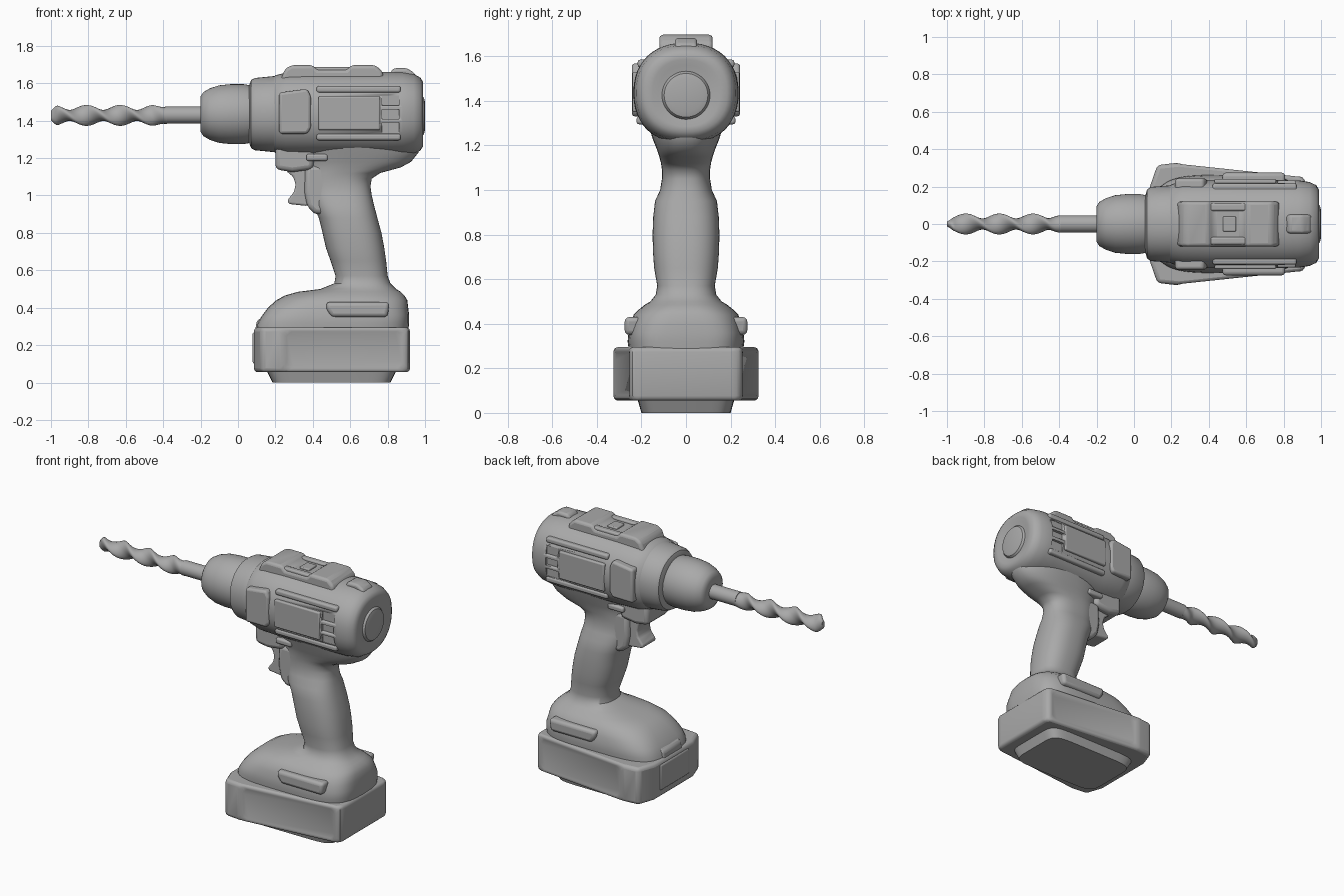
import bpy, bmesh, math
from mathutils import Vector

if "Cube" in bpy.data.objects:
    bpy.data.objects.remove(bpy.data.objects["Cube"])

gray = bpy.data.materials.new("tool gray")
gray.diffuse_color = (0.40, 0.40, 0.40, 1)
gray.use_nodes = True
gray.node_tree.nodes["Principled BSDF"].inputs["Base Color"].default_value = gray.diffuse_color


def finish(name, bm, bevel=0.0, angle=35):
    """Turn a bmesh into a shaded object, optionally with rounded edges."""
    bmesh.ops.recalc_face_normals(bm, faces=bm.faces[:])
    mesh = bpy.data.meshes.new(name)
    bm.to_mesh(mesh)
    bm.free()
    mesh.materials.append(gray)
    ob = bpy.data.objects.new(name, mesh)
    bpy.context.collection.objects.link(ob)
    if bevel:
        mod = ob.modifiers.new("round", 'BEVEL')
        mod.width, mod.segments, mod.limit_method = bevel, 3, 'ANGLE'
        mod.angle_limit = math.radians(25)
    bpy.context.view_layer.objects.active = ob
    ob.select_set(True)
    bpy.ops.object.shade_smooth_by_angle(angle=math.radians(angle))
    ob.select_set(False)
    return ob


def skin(name, rings, angle=35):
    """Bridge equal rings of points into a closed tube."""
    bm = bmesh.new()
    rows = [[bm.verts.new(p) for p in ring] for ring in rings]
    n = len(rows[0])
    for a, b in zip(rows, rows[1:]):
        for i in range(n):
            bm.faces.new((a[i], a[(i + 1) % n], b[(i + 1) % n], b[i]))
    bm.faces.new(rows[0])
    bm.faces.new(rows[-1])
    return finish(name, bm, angle=angle)


def oval(a, b, power, count=48):
    """Superellipse outline; a higher power is squarer."""
    pts = []
    for i in range(count):
        t = 2 * math.pi * i / count
        c, s = math.cos(t), math.sin(t)
        pts.append((math.copysign(abs(c) ** (2 / power), c) * a,
                    math.copysign(abs(s) ** (2 / power), s) * b))
    return pts


def barrel(name, sections, power=2.0, zc=1.435):
    """Loft along x from (x, half width, half height)."""
    return skin(name, [[(x, u, zc + v) for u, v in oval(ry, rz, power)]
                       for x, ry, rz in sections])


def column(name, sections):
    """Loft along z from (z, x min, x max, half width, power)."""
    return skin(name, [[((x0 + x1) / 2 + u, v, z) for u, v in oval((x1 - x0) / 2, hw, p)]
                       for z, x0, x1, hw, p in sections], angle=50)


def slab(name, outline, y0, y1, bevel):
    """Extrude an xz outline across y."""
    bm = bmesh.new()
    face = bm.faces.new([bm.verts.new((x, y0, z)) for x, z in outline])
    ext = bmesh.ops.extrude_face_region(bm, geom=[face])
    for v in ext["geom"]:
        if isinstance(v, bmesh.types.BMVert):
            v.co.y = y1
    return finish(name, bm, bevel)


def rect(x0, x1, z0, z1):
    return [(x0, z0), (x1, z0), (x1, z1), (x0, z1)]


# Twisted drill bit with a round shank
rings = []
for i in range(73):
    x = -1.0 + 0.62 * i / 72
    turn = 2 * math.pi * x / 0.36
    tip = min(1.0, 0.45 + (x + 1) * 18)
    blend = max(0.0, (x + 0.46) / 0.08)
    a, b = 0.056 + (0.046 - 0.056) * blend, 0.030 + (0.046 - 0.030) * blend
    ring = []
    for u, v in oval(a * tip, b * tip, 2, 20):
        ring.append((x, u * math.cos(turn) - v * math.sin(turn),
                     1.428 + u * math.sin(turn) + v * math.cos(turn)))
    rings.append(ring)
skin("drill_bit", rings, 60)
barrel("bit_shank", [(-0.39, .046, .046), (-0.15, .046, .046)], zc=1.43)

# Chuck and collar
barrel("chuck", [(x, r, r) for x, r in (
    (-.2, .07), (-.2, .095), (-.185, .118), (-.15, .138), (-.10, .154),
    (-.04, .160), (.03, .160), (.06, .155), (.10, .15))])
barrel("collar", [(.06, .15, .155), (.07, .185, .182), (.09, .198, .193),
                  (.19, .206, .203), (.25, .206, .206)], 2.15)

# Motor housing with rounded rear end
housing = barrel("motor_housing", [
    (.18, .19, .19), (.20, .212, .208), (.26, .228, .222), (.40, .236, .226),
    (.80, .236, .226), (.88, .233, .225), (.94, .224, .215), (.975, .207, .195),
    (.988, .185, .175), (.99, .15, .15), (.982, .125, .125)], 2.25)
barrel("rear_boss", [(.95, .112, .112), (.982, .108, .108), (.994, .098, .098),
                     (1.0, .075, .075)], zc=1.425)

# Side vents cut into the housing
bm = bmesh.new()
for side in (-1, 1):
    for z0, z1 in ((1.335, 1.39), (1.41, 1.46), (1.48, 1.535)):
        cube = bmesh.ops.create_cube(bm, size=1)
        for v in cube["verts"]:
            v.co = Vector((.815 + v.co.x * .09, side * .25 + v.co.y * .07,
                           (z0 + z1) / 2 + v.co.z * (z1 - z0)))
cutter = finish("vent_cutter", bm)
cutter.hide_render = True
cutter.hide_viewport = True
cut = housing.modifiers.new("vents", 'BOOLEAN')
cut.operation, cut.object, cut.solver = 'DIFFERENCE', cutter, 'EXACT'

# Side bands, rails, grip clips and switch ends
for side, tag in ((-1, "right"), (1, "left")):
    slab("side_band_" + tag, [(.22, 1.33), (.37, 1.33), (.39, 1.36), (.39, 1.53),
                              (.37, 1.57), (.22, 1.55)], side * .17, side * .243, .015)
    slab("side_panel_" + tag, rect(.43, .76, 1.35, 1.53), side * .18, side * .240, .008)
    slab("upper_rail_" + tag, rect(.42, .87, 1.55, 1.585), side * .15, side * .217, .012)
    slab("lower_rail_" + tag, rect(.42, .87, 1.295, 1.33), side * .15, side * .222, .012)
    slab("direction_switch_" + tag, rect(.365, .48, 1.185, 1.222), side * .05, side * .135, .012)
    slab("battery_clip_" + tag, [(.50, .35), (.80, .35), (.81, .43), (.47, .43), (.475, .39)],
         side * .2, side * .275, .02)

# Raised top with a dip and its small button
slab("top_ridge", [(.22, 1.60), (.25, 1.675), (.285, 1.697), (.40, 1.697), (.425, 1.672),
                   (.58, 1.672), (.605, 1.697), (.735, 1.697), (.775, 1.66), (.78, 1.60)],
     -.12, .12, .02)
slab("top_button", rect(.475, .545, 1.65, 1.684), -.04, .04, .006)
for y in (-.09, .09):
    slab("top_ridge_edge", rect(.40, .61, 1.65, 1.686), y - .02, y + .02, .01)
slab("rear_ridge", [(.79, 1.62), (.83, 1.68), (.90, 1.682), (.945, 1.655), (.96, 1.60)],
     -.05, .05, .015)

# Handle flaring into the housing above and the foot below
column("handle_and_foot", [
    (.27, .095, .91, .255, 4), (.32, .105, .915, .262, 4), (.36, .13, .915, .258, 4),
    (.40, .16, .91, .25, 3.6), (.44, .205, .905, .235, 3.3), (.465, .25, .89, .21, 3),
    (.485, .32, .87, .185, 2.8), (.50, .44, .845, .16, 2.6), (.53, .515, .815, .136, 2.5),
    (.57, .522, .80, .129, 2.5), (.65, .495, .792, .143, 2.5), (.72, .47, .782, .148, 2.5),
    (.80, .452, .767, .150, 2.5), (.88, .432, .745, .147, 2.5), (.95, .40, .727, .139, 2.5),
    (1.0, .385, .715, .116, 2.5), (1.05, .375, .708, .108, 2.5), (1.09, .37, .715, .108, 2.5),
    (1.12, .365, .76, .112, 2.5), (1.15, .36, .87, .120, 2.5), (1.18, .35, .925, .130, 2.5),
    (1.23, .33, .965, .15, 2.4), (1.30, .30, .975, .17, 2.3)])

# Trigger and its mount
slab("trigger_mount", [(.20, 1.14), (.29, 1.125), (.40, 1.14), (.42, 1.28), (.20, 1.28)],
     -.115, .115, .025)
slab("trigger", [(.25, 1.15), (.265, 1.125), (.295, 1.10), (.308, 1.06), (.30, 1.02),
                 (.265, .975), (.27, .955), (.36, .945), (.42, .95), (.42, 1.15)],
     -.07, .07, .018)
slab("trigger_guard", [(.36, 1.16), (.355, 1.02), (.37, .94), (.41, .90), (.48, .90),
                       (.48, 1.16)], -.098, .098, .025)

# Battery: tapered plan with sunken side panels
plan = [(.085, -.20), (.125, -.315), (.24, -.328), (.90, -.258), (.92, -.22)]
plan += [(x, -y) for x, y in reversed(plan)]
bm = bmesh.new()
low = [bm.verts.new((x, y, .055)) for x, y in plan]
high = [bm.verts.new((x, y, .295)) for x, y in plan]
bm.faces.new(low)
bm.faces.new(high)
sides = [bm.faces.new((low[i], low[(i + 1) % 10], high[(i + 1) % 10], high[i]))
         for i in range(10)]
bmesh.ops.recalc_face_normals(bm, faces=bm.faces[:])
bmesh.ops.inset_individual(bm, faces=[sides[2], sides[6]], thickness=.04, depth=-.01)
finish("battery", bm, .022)

# Battery underside
skin("battery_base", [[(.5 + u, v, z) for u, v in oval(a, b, 7)]
                      for z, a, b in ((0, .315, .20), (.07, .35, .22))])

# Front release latch on the battery
slab("latch_plate", rect(.078, .12, .10, .27), -.15, .15, .012)
slab("latch_button", [(.088, .25), (.10, .33), (.16, .37), (.2, .25)], -.10, .10, .015)
